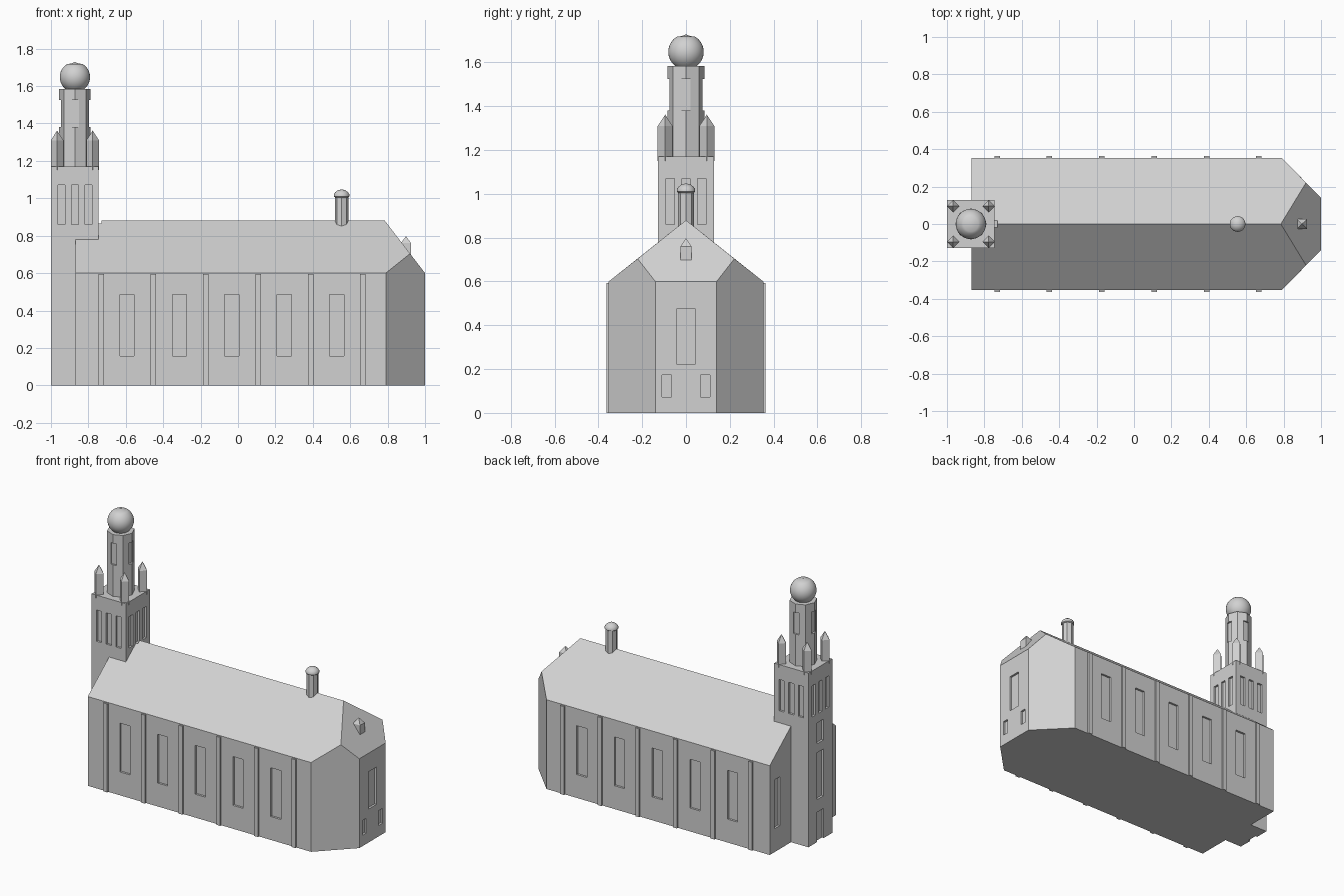
import bpy, bmesh, math
from mathutils import Matrix

if "Cube" in bpy.data.objects:
    bpy.data.objects.remove(bpy.data.objects["Cube"])

stone = bpy.data.materials.new("grey_stone")
stone.diffuse_color = (0.64, 0.64, 0.64, 1)
stone.use_nodes = True
stone.node_tree.nodes["Principled BSDF"].inputs["Base Color"].default_value = stone.diffuse_color


def finish(name, bm, smooth=False):
    bmesh.ops.recalc_face_normals(bm, faces=bm.faces)
    me = bpy.data.meshes.new(name)
    bm.to_mesh(me)
    bm.free()
    me.materials.append(stone)
    for p in me.polygons:
        p.use_smooth = smooth
    ob = bpy.data.objects.new(name, me)
    bpy.context.collection.objects.link(ob)
    return ob


def add_box(bm, x0, x1, y0, y1, z0, z1):
    m = Matrix.Translation(((x0 + x1) / 2, (y0 + y1) / 2, (z0 + z1) / 2))
    m = m @ Matrix.Diagonal((x1 - x0, y1 - y0, z1 - z0, 1))
    bmesh.ops.create_cube(bm, size=1, matrix=m)


def boxes(name, items):
    bm = bmesh.new()
    for b in items:
        add_box(bm, *b)
    return finish(name, bm)


def lathe(name, profile, sides, x, y, smooth=False):
    """Stack rings of (radius, height); radius 0 closes to a point."""
    bm = bmesh.new()
    rings = []
    for r, z in profile:
        if r == 0:
            rings.append([bm.verts.new((x, y, z))] * sides)
        else:
            rings.append([bm.verts.new((x + r * math.cos(a), y + r * math.sin(a), z))
                          for a in (2 * math.pi * i / sides for i in range(sides))])
    for lo, hi in zip(rings, rings[1:]):
        for i in range(sides):
            j = (i + 1) % sides
            bm.faces.new(list(dict.fromkeys((lo[i], lo[j], hi[j], hi[i]))))
    for ring in (rings[0], rings[-1]):
        if ring[0] != ring[1]:
            bm.faces.new(ring)
    return finish(name, bm, smooth)


def carve(ob, cutter):
    mod = ob.modifiers.new("recess", 'BOOLEAN')
    mod.operation = 'DIFFERENCE'
    mod.solver = 'EXACT'
    mod.object = cutter
    bpy.context.view_layer.objects.active = ob
    bpy.ops.object.modifier_apply(modifier=mod.name)


D = 0.014            # recess depth
TX, TY = -0.872, 0   # tower axis
TH = 0.127           # tower half width

# Nave: plan with chamfered east end, pitched roof with a hip
bm = bmesh.new()
base = [(-0.87, -0.353), (0.79, -0.353), (1, -0.14), (1, 0.14), (0.79, 0.353), (-0.87, 0.353)]
b = [bm.verts.new((x, y, 0)) for x, y in base]
t = [bm.verts.new((x, y, 0.6)) for x, y in base]
gf, gb = bm.verts.new((0.92, -0.221, 0.704)), bm.verts.new((0.92, 0.221, 0.704))
rw, re = bm.verts.new((-0.87, 0, 0.88)), bm.verts.new((0.785, 0, 0.88))
for f in (b[::-1],
          (b[0], b[1], t[1], t[0]), (b[1], b[2], t[2], gf, t[1]),
          (b[2], b[3], t[3], t[2]), (b[3], b[4], t[4], gb, t[3]),
          (b[4], b[5], t[5], t[4]), (b[5], b[0], t[0], rw, t[5]),
          (t[0], t[1], gf, re, rw), (t[5], rw, re, gb, t[4]),
          (t[2], t[3], gb, re, gf)):
    bm.faces.new(f)
nave = finish("nave", bm)

# Nave window recesses: sides, east end and west end
cuts = []
for i in range(5):
    x = -0.594 + 0.2805 * i
    for s in (-1, 1):
        y0, y1 = sorted((s * (0.353 - D), s * 0.38))
        cuts.append((x - 0.038, x + 0.038, y0, y1, 0.157, 0.485))
cuts.append((1 - D, 1.03, -0.043, 0.043, 0.224, 0.475))
for s in (-1, 1):
    cuts.append((1 - D, 1.03, s * 0.0875 - 0.021, s * 0.0875 + 0.021, 0.073, 0.172))
    cuts.append((-0.9, -0.87 + D, s * 0.275 - 0.03, s * 0.275 + 0.03, 0.157, 0.485))
nave_cut = boxes("nave_window_cutter", cuts)

# Tower shaft with three belfry openings per side, plus door and west windows
tower = boxes("tower", [(TX - TH, TX + TH, -TH, TH, 0, 1.17)])
cuts = []
for k in (-0.072, 0, 0.072):
    for s in (-1, 1):
        lo, hi = sorted((s * (TH - D), s * (TH + D)))
        cuts.append((TX + k - 0.019, TX + k + 0.019, lo, hi, 0.86, 1.07))
        cuts.append((TX + lo, TX + hi, k - 0.019, k + 0.019, 0.86, 1.07))
for w, z0, z1 in ((0.036, -0.05, 0.2), (0.034, 0.285, 0.6), (0.034, 0.66, 0.8)):
    cuts.append((TX - TH - D, TX - TH + D, -w, w, z0, z1))
tower_cut = boxes("tower_window_cutter", cuts)

carve(nave, nave_cut)
carve(nave, tower_cut)
carve(tower, tower_cut)

# Octagonal lantern with notched corner windows
lantern = lathe("lantern", [(0.084, 1.16), (0.084, 1.585)], 8, TX, TY)
cuts = []
for s in (-1, 1):
    lo, hi = sorted((s * 0.069, s * 0.1))
    cuts.append((TX - 0.021, TX + 0.021, lo, hi, 1.38, 1.525))
    cuts.append((TX + lo, TX + hi, -0.021, 0.021, 1.38, 1.525))
lantern_cut = boxes("lantern_window_cutter", cuts)
carve(lantern, lantern_cut)
for c in (nave_cut, tower_cut, lantern_cut):
    bpy.data.objects.remove(c)

# Onion dome
R, ZC = 0.081, 1.648
dome = [(0, 1.58), (0.045, 1.58)]
dome += [(R * math.cos(math.radians(a)), ZC + R * math.sin(math.radians(a)))
         for a in range(-50, 61, 10)]
dome += [(0.022, 1.72), (0, 1.728)]
lathe("tower_dome", dome, 32, TX, TY, True)

# Four corner pinnacles
for sx in (-1, 1):
    for sy in (-1, 1):
        lathe("pinnacle", [(0.034, 1.15), (0.034, 1.31), (0, 1.362)], 4,
              TX + sx * 0.095, sy * 0.095)

# Wall buttress strips
strips = []
for i in range(6):
    x = -0.732 + 0.28 * i
    strips += [(x - 0.0145, x + 0.0145, -0.364, -0.34, 0, 0.594),
               (x - 0.0145, x + 0.0145, 0.34, 0.364, 0, 0.594)]
boxes("buttress_strips", strips)

# Ridge turret with its cap
lathe("ridge_turret", [(0.036, 0.8), (0.036, 1.01)], 8, 0.554, 0)
lathe("turret_cap", [(0.036, 1.005), (0.042, 1.01), (0.042, 1.02), (0.035, 1.032),
                     (0.02, 1.043), (0, 1.048)], 24, 0.554, 0, True)

# Small pyramid-topped dormer on the hip
bm = bmesh.new()
add_box(bm, 0.871, 0.925, -0.026, 0.026, 0.66, 0.76)
top = max(bm.faces, key=lambda f: f.calc_center_median().z)
apex = bmesh.ops.poke(bm, faces=[top])["verts"][0]
apex.co.z = 0.798
finish("hip_dormer", bm)

# Keep sharp edges on the rounded parts
for ob in bpy.data.objects:
    if ob.name in ("tower_dome", "turret_cap"):
        bpy.ops.object.select_all(action='DESELECT')
        ob.select_set(True)
        bpy.context.view_layer.objects.active = ob
        bpy.ops.object.shade_smooth_by_angle(angle=math.radians(40))
